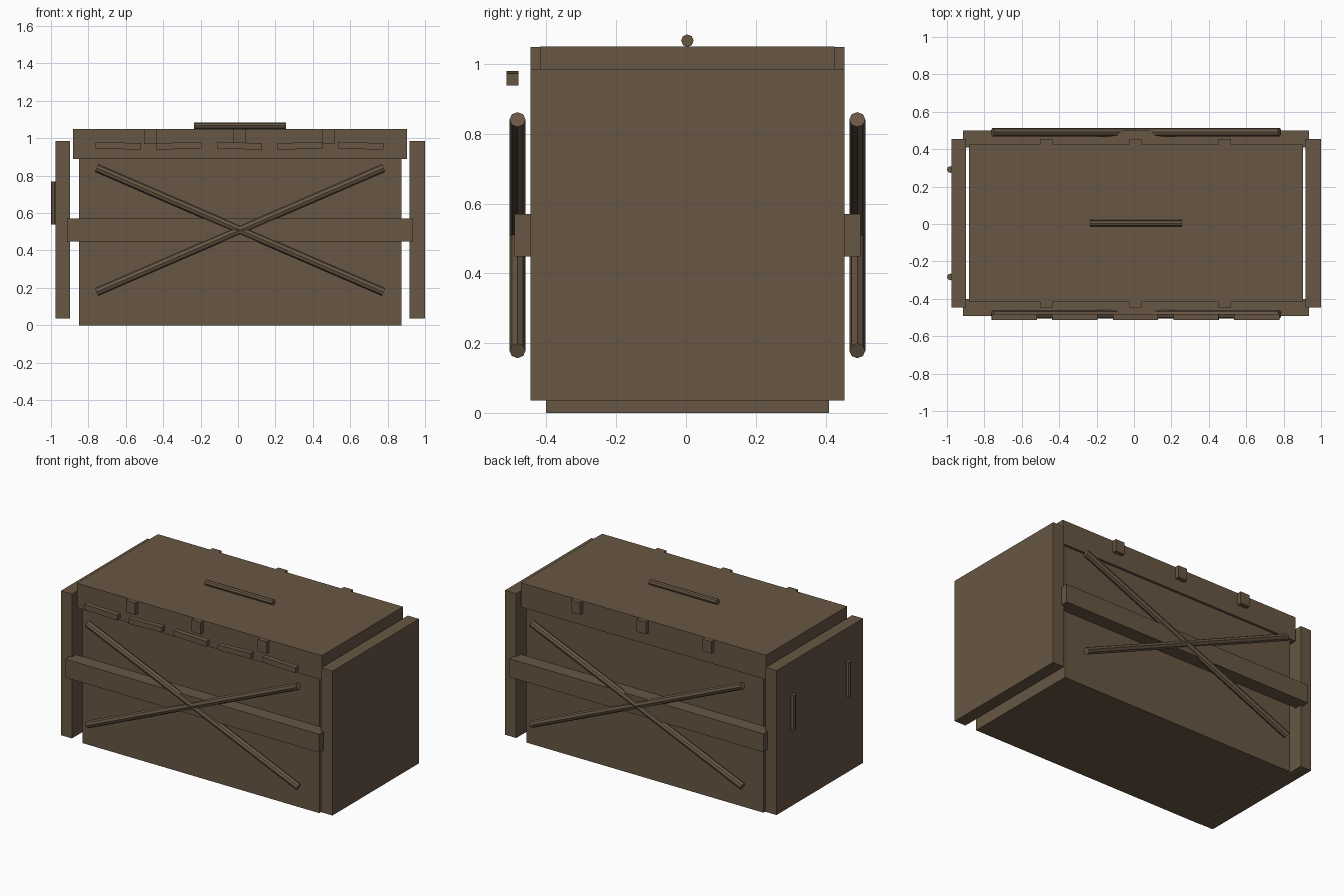
import bpy
import math
from mathutils import Vector

if "Cube" in bpy.data.objects:
    bpy.data.objects.remove(bpy.data.objects["Cube"])

wood = bpy.data.materials.new("dark_brown_wood")
wood.diffuse_color = (0.138, 0.095, 0.058, 1)
wood.use_nodes = True
wood.node_tree.nodes["Principled BSDF"].inputs["Base Color"].default_value = wood.diffuse_color

CX, CY = 0.011, 0.004  # chest centre


def box(name, x0, x1, y0, y1, z0, z1, tilt=0.0):
    bpy.ops.mesh.primitive_cube_add(size=1, location=((x0 + x1) / 2, (y0 + y1) / 2, (z0 + z1) / 2))
    o = bpy.context.object
    o.name = name
    o.scale = (x1 - x0, y1 - y0, z1 - z0)
    o.rotation_euler = (0, tilt, 0)
    o.data.materials.append(wood)
    return o


def rod(name, a, b, r, sides=8):
    a, b = Vector(a), Vector(b)
    d = b - a
    bpy.ops.mesh.primitive_cylinder_add(vertices=sides, radius=r, depth=d.length, location=(a + b) / 2)
    o = bpy.context.object
    o.name = name
    o.rotation_euler = d.to_track_quat('Z', 'Y').to_euler()
    o.data.materials.append(wood)
    return o


# chest body and lid
box("body", CX - 0.862, CX + 0.862, CY - 0.406, CY + 0.406, 0, 0.89)
box("lid", CX - 0.892, CX + 0.892, CY - 0.422, CY + 0.422, 0.89, 1.05)

# end panels
box("left_end_panel", -0.977, -0.897, CY - 0.45, CY + 0.45, 0.035, 0.985)
box("right_end_panel", 0.918, 1.0, CY - 0.45, CY + 0.45, 0.035, 0.985)

for side, s in (("front", -1), ("back", 1)):
    # horizontal band
    ya, yb = sorted((CY + s * 0.406, CY + s * 0.496))
    box(side + "_band", CX - 0.924, CX + 0.924, ya, yb, 0.449, 0.57)
    # crossed braces
    y = CY + s * 0.487
    rod(side + "_brace_rising", (CX - 0.767, y, 0.178), (CX + 0.767, y, 0.841), 0.023)
    rod(side + "_brace_falling", (CX - 0.767, y, 0.841), (CX + 0.767, y, 0.178), 0.023)
    # lid clasps
    ya, yb = sorted((CY + s * 0.40, CY + s * 0.45))
    for i in (-1, 0, 1):
        x = 0.008 + i * 0.478
        box(side + "_clasp", x - 0.033, x + 0.033, ya, yb, 0.97, 1.049)

# short slats floating before the lid, alternately tilted
for i in range(5):
    x = 0.008 + (i - 2) * 0.324
    box("front_slat", x - 0.121, x + 0.121, -0.514, -0.48, 0.942, 0.977,
        math.radians(1.7) * (1 if i % 2 == 0 else -1))

# top grip and the two upright handles on the left end
rod("lid_grip", (CX - 0.246, CY, 1.067), (CX + 0.246, CY, 1.067), 0.018)
for s in (-1, 1):
    y = CY + s * 0.287
    rod("left_handle", (-0.982, y, 0.54), (-0.982, y, 0.77), 0.018)
